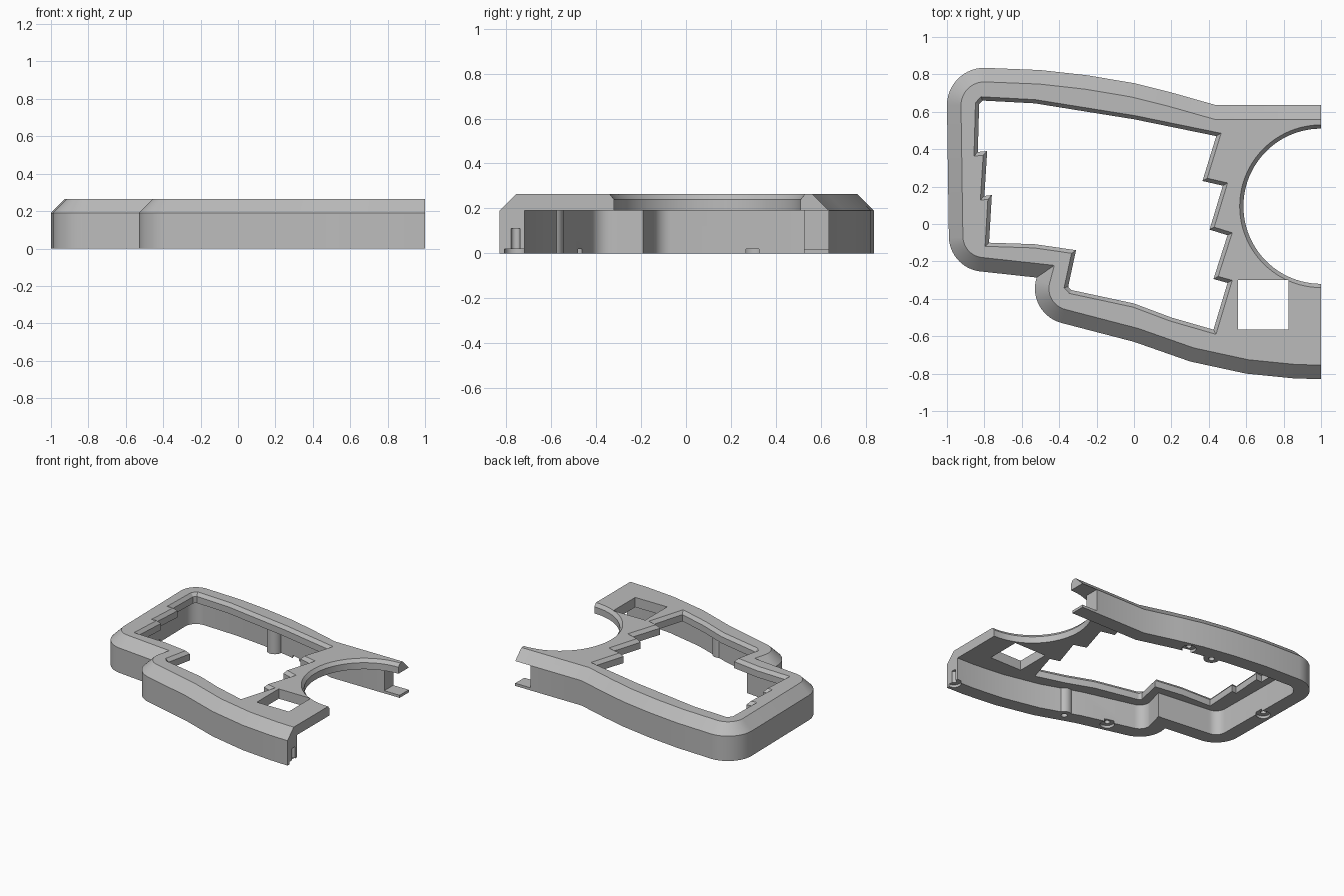
import bpy, bmesh
from math import cos, sin, radians
from mathutils import Vector

if "Cube" in bpy.data.objects:
    bpy.data.objects.remove(bpy.data.objects["Cube"])

PLATE, TOP, WALL, BEVEL = 0.19, 0.265, 0.11, 0.075


def arc(cx, cy, r, a0, a1, n=14):
    angles = [radians(a0 + (a1 - a0) * i / n) for i in range(n + 1)]
    return [(cx + r * cos(a), cy + r * sin(a)) for a in angles]


def offset(pts, d, closed=False):
    """Mitred offset to the left of the direction of travel."""
    p = [Vector(q) for q in pts]
    n = len(p)
    out = []
    for i in range(n):
        normals = []
        for a, b in ((i - 1, i), (i, i + 1)):
            if closed or (a >= 0 and b < n):
                e = (p[b % n] - p[a % n]).normalized()
                normals.append(Vector((-e.y, e.x)))
        m = sum(normals, Vector((0, 0))).normalized()
        out.append(tuple(p[i] + m * d / m.dot(normals[0])))
    return out


def end_at(pts, x):
    """Put both ends of an open path on one x."""
    return [(x, pts[0][1])] + list(pts[1:-1]) + [(x, pts[-1][1])]


def loft(name, layers):
    """Closed solid through (outline, z) layers."""
    bm = bmesh.new()
    rings = [[bm.verts.new((x, y, z)) for x, y in pts] for pts, z in layers]
    for lo, hi in zip(rings, rings[1:]):
        for i in range(len(lo)):
            j = (i + 1) % len(lo)
            bm.faces.new((lo[i], lo[j], hi[j], hi[i]))
    bm.faces.new(rings[0][::-1])
    bm.faces.new(rings[-1])
    bmesh.ops.recalc_face_normals(bm, faces=bm.faces)
    mesh = bpy.data.meshes.new(name)
    bm.to_mesh(mesh)
    bm.free()
    obj = bpy.data.objects.new(name, mesh)
    bpy.context.collection.objects.link(obj)
    return obj


def box(name, x0, x1, y0, y1, z0, z1):
    pts = [(x0, y0), (x1, y0), (x1, y1), (x0, y1)]
    return loft(name, [(pts, z0), (pts, z1)])


def disc(name, x, y, layers, n=32):
    return loft(name, [(arc(x, y, r, 0, 360 - 360 / n, n - 1), z) for r, z in layers])


def combine(target, tool, operation):
    """Apply one boolean and drop the tool."""
    mod = target.modifiers.new(operation, 'BOOLEAN')
    mod.operation, mod.object, mod.solver = operation, tool, 'EXACT'
    graph = bpy.context.evaluated_depsgraph_get()
    mesh = bpy.data.meshes.new_from_object(target.evaluated_get(graph))
    target.modifiers.clear()
    target.data = mesh
    bpy.data.objects.remove(tool)


# Outer outline: back edge, rounded left side, notch, front edge
outline = [(1, 0.635), (0.44, 0.635), (0.2, 0.703), (0, 0.753), (-0.25, 0.795),
           (-0.5, 0.823)]
outline += arc(-0.8, 0.635, 0.2, 90, 180)
outline += arc(-0.8, -0.065, 0.19, 183, 267)
outline += arc(-0.34, -0.345, 0.19, 162, 255)
outline += [(0, -0.63), (0.3, -0.735), (0.6, -0.8), (0.85, -0.825), (1, -0.83)]

# Key opening, stepped on both sides
opening = [(0.44, 0.47), (0.366, 0.23), (0.475, 0.205), (0.404, -0.03),
           (0.5, -0.06), (0.425, -0.294), (0.5, -0.315), (0.425, -0.565),
           (0.2, -0.5), (0, -0.425), (-0.335, -0.353), (-0.352, -0.335),
           (-0.31, -0.14), (-0.53, -0.108), (-0.775, -0.1), (-0.76, 0.155),
           (-0.8, 0.15), (-0.785, 0.39), (-0.835, 0.385), (-0.828, 0.64),
           (-0.81, 0.66), (-0.53, 0.645), (-0.25, 0.6), (0, 0.56)]

# Shell with bevelled rim
case = loft("case_shell", [(outline, 0), (outline, PLATE),
                           (end_at(offset(outline, BEVEL), 1), TOP)])

# Hollow underside, open at the right end
hollow = end_at(offset(outline, WALL), 1.1)
combine(case, loft("hollow_cutter", [(hollow, -0.1), (hollow, PLATE)]), 'DIFFERENCE')

# Screw bosses on the inner walls
bosses = [(0.13, -0.6), (-0.15, 0.66)]
for x, y in bosses:
    combine(case, disc("screw_boss", x, y, [(0.055, 0), (0.055, 0.2)]), 'UNION')

# Openings in the top plate
combine(case, loft("key_cutter", [
    (opening, 0.1), (opening, 0.24),
    (offset(opening, 0.04, True), 0.29)]), 'DIFFERENCE')
combine(case, disc("round_cutter", 1, 0.095, [
    (0.415, 0.1), (0.415, 0.24), (0.455, 0.29)], 96), 'DIFFERENCE')
combine(case, box("window_cutter", 0.555, 0.825, -0.565, -0.3, 0.1, 0.4), 'DIFFERENCE')

# Cable port through the back wall
combine(case, box("port_cutter", 0.87, 1.1, 0.48, 0.75, 0.02, PLATE), 'DIFFERENCE')

# Screw holes from below, countersunk in the walls
for x, y in [(1, -0.757), (-0.18, -0.505), (-0.925, 0.295), (0.06, 0.665)]:
    combine(case, disc("screw_cutter", x, y, [
        (0.05, -0.1), (0.05, 0.02), (0.02, 0.0201), (0.02, 0.11)]), 'DIFFERENCE')
for x, y in bosses:
    combine(case, disc("boss_cutter", x, y, [(0.022, -0.1), (0.022, 0.11)]), 'DIFFERENCE')

# Plain grey finish
grey = bpy.data.materials.new("plain_grey")
grey.use_nodes = True
colour = (0.5, 0.5, 0.5, 1)
grey.diffuse_color = colour
grey.node_tree.nodes["Principled BSDF"].inputs["Base Color"].default_value = colour
case.data.materials.clear()
case.data.materials.append(grey)
for f in case.data.polygons:
    f.material_index = 0

bpy.ops.object.select_all(action='DESELECT')
case.select_set(True)
bpy.context.view_layer.objects.active = case
bpy.ops.object.shade_smooth_by_angle(angle=radians(25))
